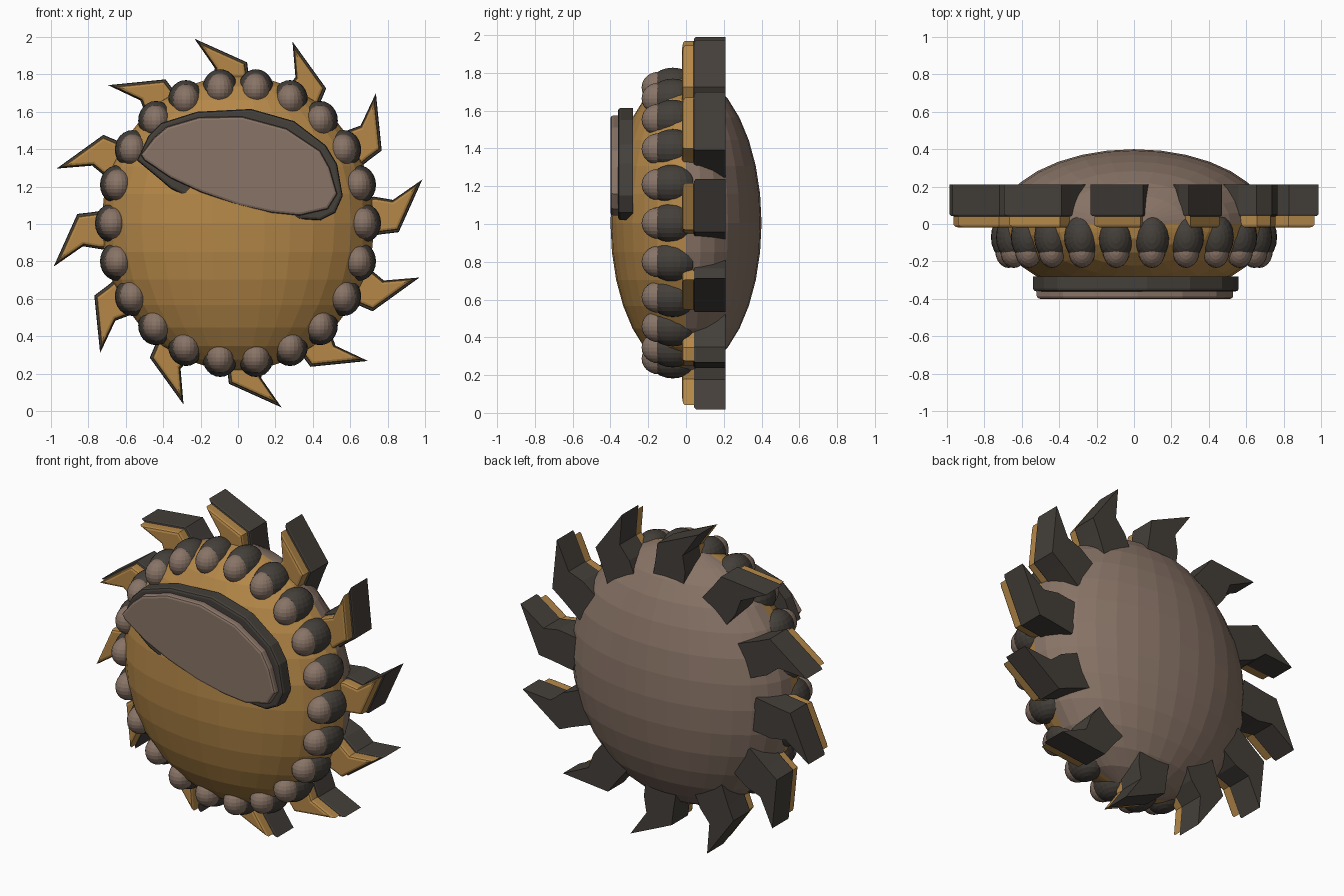
import bpy, bmesh, math
from mathutils import Matrix

cube = bpy.data.objects.get("Cube")
if cube:
    bpy.data.objects.remove(cube, do_unlink=True)

CZ = 1.005  # height of the wheel centre


def material(name, rgb):
    m = bpy.data.materials.new(name)
    m.use_nodes = True
    m.diffuse_color = (*rgb, 1)
    m.node_tree.nodes["Principled BSDF"].inputs["Base Color"].default_value = (*rgb, 1)
    return m


gold = material("gold", (0.46, 0.245, 0.065))
brown = material("dusty brown", (0.25, 0.175, 0.135))
dark = material("dark charcoal", (0.058, 0.050, 0.042))


def finish(name, bm, *mats):
    bmesh.ops.recalc_face_normals(bm, faces=bm.faces[:])
    mesh = bpy.data.meshes.new(name)
    bm.to_mesh(mesh)
    bm.free()
    for m in mats:
        mesh.materials.append(m)
    ob = bpy.data.objects.new(name, mesh)
    bpy.context.collection.objects.link(ob)
    return ob


def ellipsoid(name, centre, radii, segs, rings, *mats):
    bm = bmesh.new()
    place = Matrix.Translation(centre) @ Matrix.Diagonal((*radii, 1))
    bmesh.ops.create_uvsphere(bm, u_segments=segs, v_segments=rings, radius=1, matrix=place)
    if len(mats) > 1:  # second material on the rear half
        for f in bm.faces:
            f.material_index = int(f.calc_center_median().y > centre[1])
    return finish(name, bm, *mats)


def plate(name, outline, front, back, bevel, mat):
    """Extrude an x-z outline along y, with a bevelled front rim."""
    bm = bmesh.new()
    face = bm.faces.new([bm.verts.new((x, front, z)) for x, z in outline])
    grown = bmesh.ops.extrude_face_region(bm, geom=[face])["geom"]
    for v in grown:
        if isinstance(v, bmesh.types.BMVert):
            v.co.y = back
    rim = [e for e in bm.edges if all(abs(v.co.y - front) < 1e-5 for v in e.verts)]
    bmesh.ops.bevel(bm, geom=rim, offset=bevel, segments=2, affect='EDGES', profile=0.5)
    return finish(name, bm, mat)


# Domed body: gold front, brown back
ellipsoid("body", (0, 0, CZ), (0.73, 0.40, 0.79), 32, 16, gold, brown)

# Ring of beads, each with a lighter cap
for i in range(22):
    a = math.tau * (i + 0.5) / 22
    x, z = 0.67 * math.sin(a), CZ + 0.725 * math.cos(a)
    ellipsoid(f"bead_{i + 1}", (x, -0.07, z), (0.095, 0.13, 0.105), 20, 12, dark)
    ellipsoid(f"bead_cap_{i + 1}", (x, -0.145, z), (0.072, 0.09, 0.083), 20, 12, brown)

# Hooked teeth: (outward, sideways) profile turned round the centre
TOOTH = [(1.013, 0), (0.825, -0.245), (0.735, -0.235), (0.59, -0.225),
         (0.59, -0.015), (0.74, -0.03), (0.835, -0.07)]


def turned(profile, angle):
    c, s = math.cos(angle), math.sin(angle)
    return [(u * c - v * s, CZ + u * s + v * c) for u, v in profile]


inner = [(0.80 + (u - 0.80) * 0.88, -0.13 + (v + 0.13) * 0.88) for u, v in TOOTH]
for i in range(12):
    a = math.radians(13.3 + 30 * i)
    plate(f"tooth_{i + 1}", turned(TOOTH, a), 0.04, 0.21, 0.012, dark)
    plate(f"tooth_face_{i + 1}", turned(inner, a), -0.02, 0.06, 0.015, gold)

# Slanted emblem: dark backing with a brown face
BACKING = [(-0.54, 1.34), (-0.48, 1.47), (-0.41, 1.54), (-0.22, 1.60), (0.07, 1.615),
           (0.30, 1.55), (0.47, 1.42), (0.53, 1.32), (0.56, 1.15), (0.52, 1.06),
           (0.44, 1.02), (0.27, 1.03), (0.0, 1.10), (-0.21, 1.17), (-0.28, 1.15),
           (-0.36, 1.19)]
FACE = [(-0.52, 1.37), (-0.45, 1.46), (-0.38, 1.52), (-0.21, 1.57), (0.02, 1.575),
        (0.26, 1.51), (0.44, 1.39), (0.49, 1.30), (0.53, 1.16), (0.48, 1.08),
        (0.33, 1.045), (0.18, 1.06), (0.0, 1.10), (-0.20, 1.17), (-0.36, 1.245),
        (-0.50, 1.34)]
plate("emblem_backing", BACKING, -0.36, -0.28, 0.015, dark)
plate("emblem_face", FACE, -0.40, -0.34, 0.015, brown)
